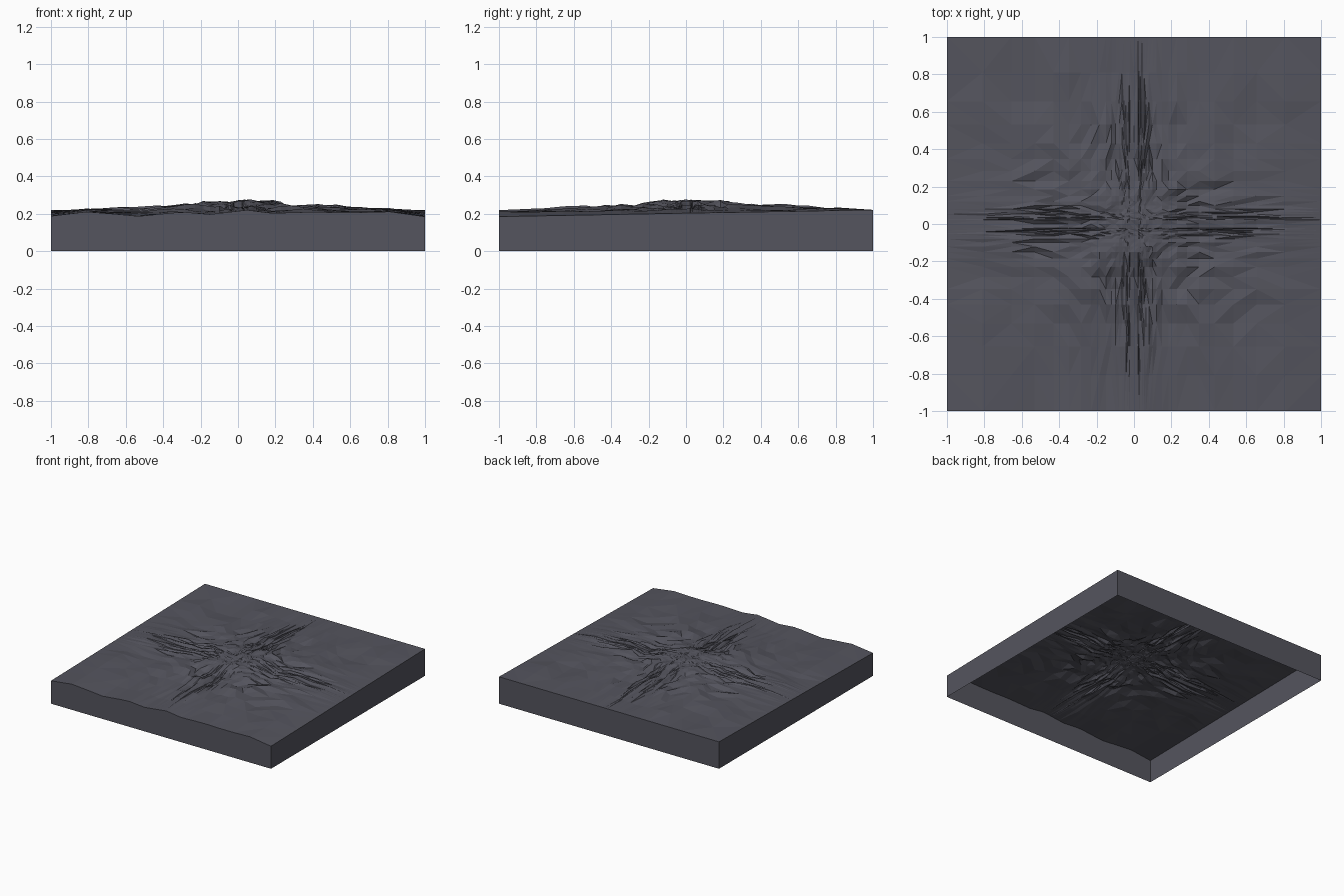
import bpy
import bmesh
import random
from math import hypot, exp
from mathutils import Vector, noise

cube = bpy.data.objects.get("Cube")
if cube:
    bpy.data.objects.remove(cube, do_unlink=True)

random.seed(7)
RINGS = 19       # grid lines on each side of the centre
RATIO = 0.81     # each line lies this much closer to the centre than the last

# Height of the front rim as (x, z)
FRONT_RIM = [(-1, 0.188), (-0.8, 0.212), (-0.53, 0.187), (-0.3, 0.21), (-0.15, 0.197),
             (0.05, 0.22), (0.18, 0.203), (0.4, 0.21), (0.6, 0.205), (0.8, 0.213), (1, 0.185)]


def grid_line(t):
    """Crowd evenly spaced grid lines towards the centre."""
    step = round(abs(t) * RINGS)
    if step == 0:
        return 0.0
    return (1 if t > 0 else -1) * RATIO ** (RINGS - step)


def rim_height(x):
    for (x0, z0), (x1, z1) in zip(FRONT_RIM, FRONT_RIM[1:]):
        if x <= x1:
            return z0 + (z1 - z0) * (x - x0) / (x1 - x0)
    return FRONT_RIM[-1][1]


def bump(r, centre, width):
    return exp(-((r - centre) / width) ** 2)


def terrain_height(x, y):
    r = hypot(x, y)
    # Rim profile fading to a level back edge
    back = (y + 1) / 2
    z = rim_height(x) * (1 - back) + 0.221 * back
    # Central plateau and low ring of hills around it
    square = max(abs(x), abs(y))
    z += 0.046 / (1 + (square / 0.24) ** 6) + 0.018 * bump(r, 0.5, 0.25)
    # Broad rolling relief, then rough broken ground in the ring
    inside = min(1, 4 * (1 - square))
    z += 0.012 * inside * noise.noise(Vector((x * 4, y * 4, 0.3)))
    z += 0.016 * inside * noise.noise(Vector((x * 11, y * 11, 2.7)))
    rough = 0.012 * bump(r, 0.45, 0.24) + 0.0015 * inside
    z += rough * random.uniform(-1, 1)
    return min(z, 0.288)


# Terrain surface
bm = bmesh.new()
bmesh.ops.create_grid(bm, x_segments=2 * RINGS, y_segments=2 * RINGS, size=1)
for v in bm.verts:
    x, y = grid_line(v.co.x), grid_line(v.co.y)
    v.co = (x, y, terrain_height(x, y))
rim = [e for e in bm.edges if e.is_boundary]
bmesh.ops.triangulate(bm, faces=bm.faces[:])

# Straight side walls down to the ground, open underneath
walls = bmesh.ops.extrude_edge_only(bm, edges=rim)
for item in walls["geom"]:
    if isinstance(item, bmesh.types.BMVert):
        item.co.z = 0
bmesh.ops.recalc_face_normals(bm, faces=bm.faces[:])
if sum(f.normal.z * f.calc_area() for f in bm.faces) < 0:
    bmesh.ops.reverse_faces(bm, faces=bm.faces[:])

mesh = bpy.data.meshes.new("terrain_block")
bm.to_mesh(mesh)
bm.free()
terrain = bpy.data.objects.new("terrain_block", mesh)
bpy.context.collection.objects.link(terrain)

# Slate grey rock
rock = bpy.data.materials.new("slate_grey")
rock.use_nodes = True
colour = (0.09, 0.09, 0.112, 1)
rock.diffuse_color = colour
rock.node_tree.nodes["Principled BSDF"].inputs["Base Color"].default_value = colour
mesh.materials.append(rock)
